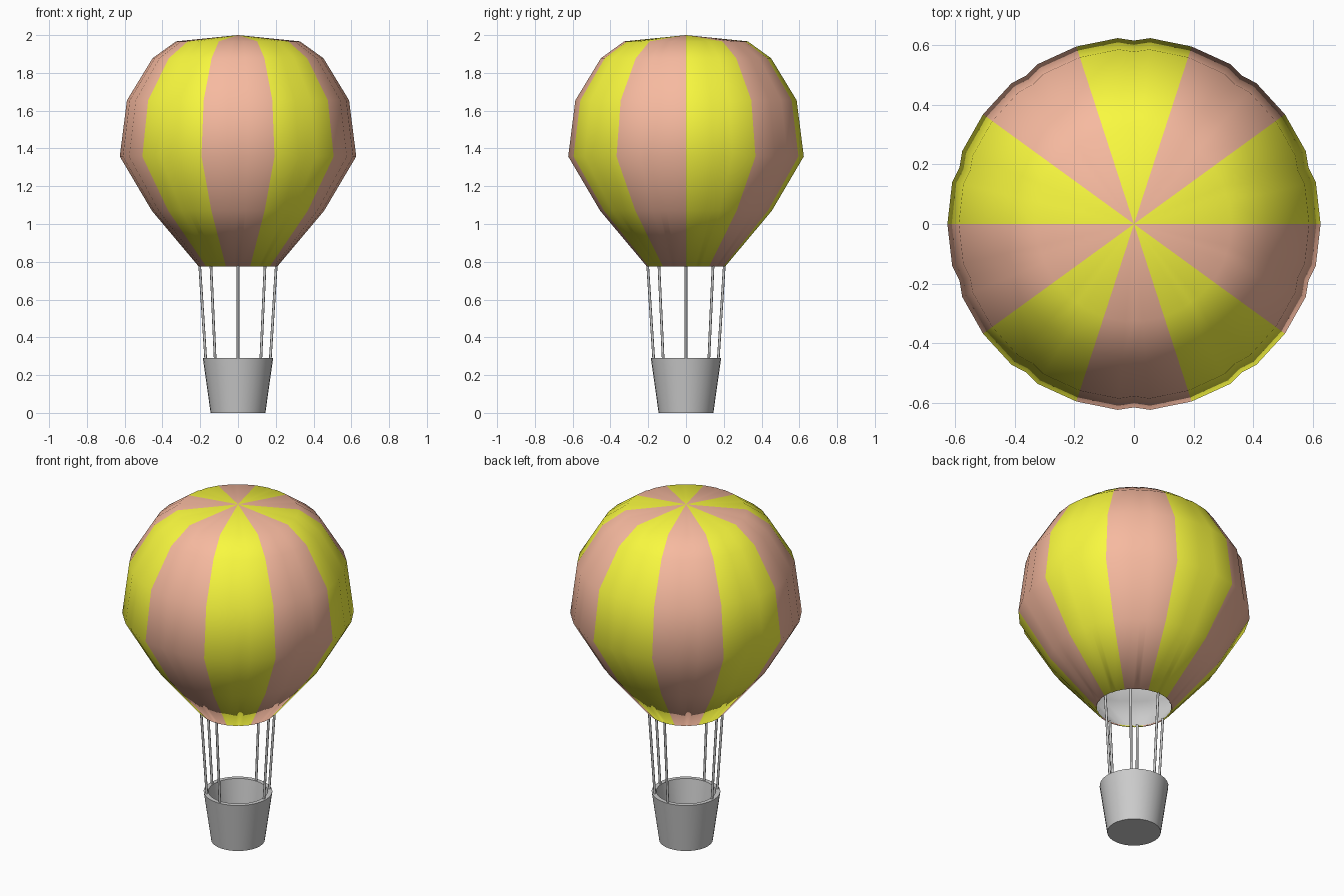
import bpy, bmesh
from math import cos, sin, radians
from mathutils import Vector

if "Cube" in bpy.data.objects:
    bpy.data.objects.remove(bpy.data.objects["Cube"])


def make_object(name, bm):
    bmesh.ops.recalc_face_normals(bm, faces=bm.faces[:])
    mesh = bpy.data.meshes.new(name)
    bm.to_mesh(mesh)
    bm.free()
    ob = bpy.data.objects.new(name, mesh)
    bpy.context.collection.objects.link(ob)
    bpy.ops.object.select_all(action='DESELECT')
    ob.select_set(True)
    bpy.context.view_layer.objects.active = ob
    return ob


def material(name, rgb):
    m = bpy.data.materials.new(name)
    m.diffuse_color = (*rgb, 1)
    m.use_nodes = True
    m.node_tree.nodes["Principled BSDF"].inputs["Base Color"].default_value = m.diffuse_color
    return m


def polar(r, deg, z):
    return Vector((r * cos(radians(deg)), r * sin(radians(deg)), z))


# Envelope: ten gores, each with a shallow crease down its middle
profile = [(0.208, 0.775), (0.456, 1.07), (0.626, 1.358),
           (0.588, 1.655), (0.452, 1.878), (0.328, 1.967)]
gore = [(0, 1.0), (13, 1.0), (18, 0.983), (23, 1.0)]
columns = [(36 * g + a, f, g % 2) for g in range(10) for a, f in gore]

bm = bmesh.new()
rings = [[bm.verts.new(polar(r * f, a, z)) for a, f, _ in columns] for r, z in profile]
apex = bm.verts.new((0, 0, 2))
n = len(columns)
for j in range(n):
    k = (j + 1) % n
    faces = [bm.faces.new((lo[j], lo[k], hi[k], hi[j])) for lo, hi in zip(rings, rings[1:])]
    faces.append(bm.faces.new((rings[-1][j], rings[-1][k], apex)))
    for f in faces:
        f.material_index = columns[j][2]
        f.smooth = True
envelope = make_object("envelope", bm)
envelope.data.materials.append(material("yellow", (0.95, 0.95, 0.05)))
envelope.data.materials.append(material("salmon", (0.93, 0.49, 0.35)))
envelope.data.materials.append(material("lining_grey", (0.8, 0.8, 0.8)))

# Grey lining inside the envelope
lining = envelope.modifiers.new("lining", 'SOLIDIFY')
lining.thickness = 0.008
lining.offset = -1
lining.material_offset = 2

# Basket: tapered open bucket with a thick wall
bm = bmesh.new()
sides = 32
wall = [(0.145, 0.0), (0.186, 0.29), (0.161, 0.29), (0.124, 0.03)]
loops = [[bm.verts.new(polar(r, 360 * i / sides, z)) for i in range(sides)] for r, z in wall]
for a, b in zip(loops, loops[1:]):
    for i in range(sides):
        j = (i + 1) % sides
        bm.faces.new((a[i], a[j], b[j], b[i]))
bm.faces.new(loops[0])
bm.faces.new(loops[-1])
make_object("basket", bm)
bpy.ops.object.shade_smooth_by_angle(angle=radians(30))

# Ropes from the basket rim to the envelope mouth
for i, angle in enumerate((0, 45, 90, 180, 225, 270)):
    p, q = polar(0.17, angle, 0.27), polar(0.203, angle, 0.785)
    bpy.ops.mesh.primitive_cylinder_add(vertices=8, radius=0.007, depth=(q - p).length,
                                        location=(p + q) / 2)
    rope = bpy.context.object
    rope.name = f"rope_{i + 1}"
    rope.rotation_euler = (q - p).to_track_quat('Z', 'Y').to_euler()
    bpy.ops.object.shade_smooth_by_angle(angle=radians(50))
